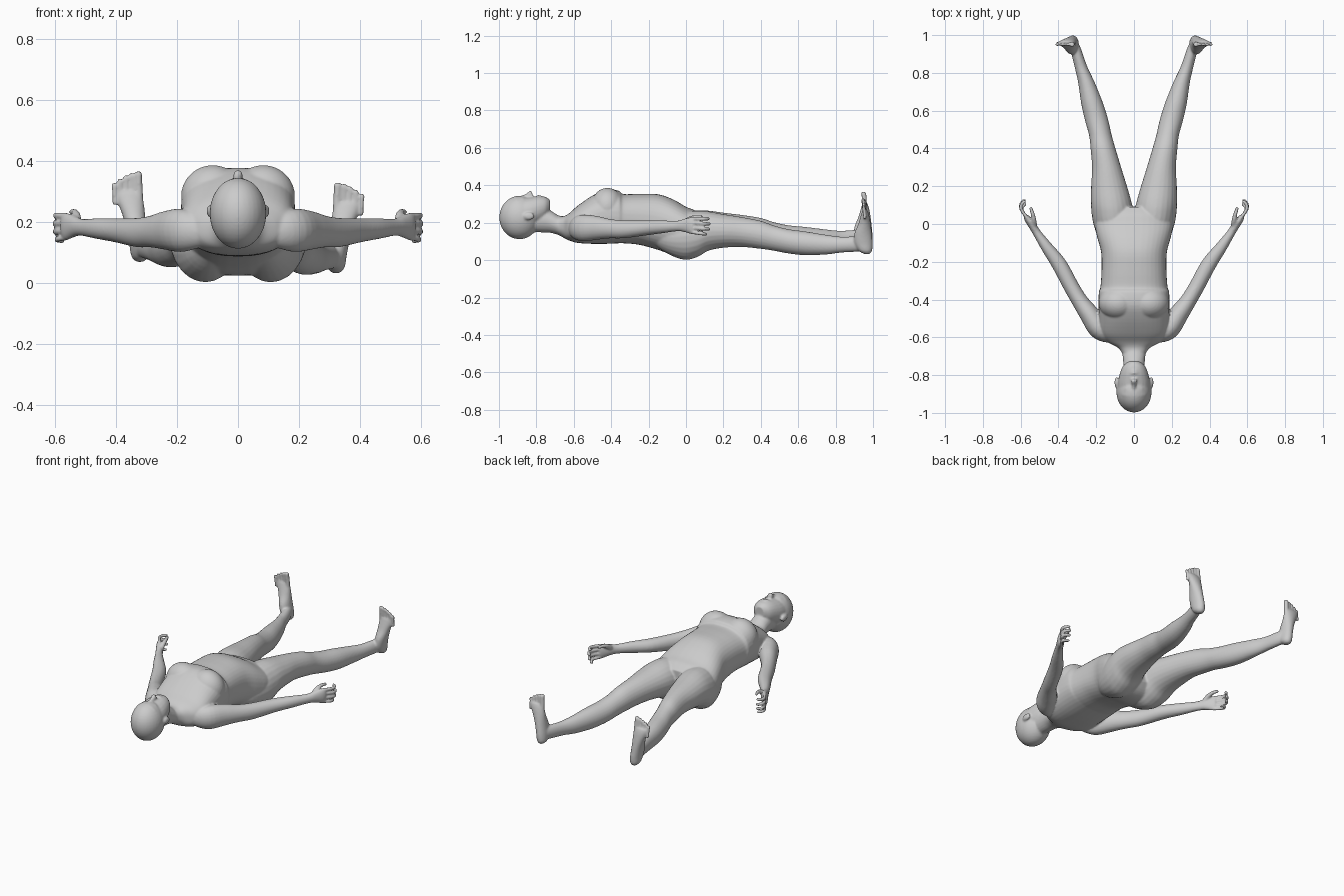
import bpy, bmesh, math
from mathutils import Vector, Matrix

bm = bmesh.new()
X, Y, Z = Vector((1, 0, 0)), Vector((0, 1, 0)), Vector((0, 0, 1))


def spline(secs, steps):
    """Catmull-Rom through sections (x, y, z, half width, half height)."""
    p = [secs[0]] + list(secs) + [secs[-1]]
    out = []
    for i in range(1, len(p) - 2):
        for k in range(steps):
            t = k / steps
            out.append([0.5 * (2 * b + (c - a) * t + (2 * a - 5 * b + 4 * c - d) * t * t
                               + (3 * b - a - 3 * c + d) * t ** 3)
                        for a, b, c, d in zip(*p[i - 1:i + 3])])
    return out + [list(secs[-1])]


def loft(secs, s=1, axis=None, up=Z, power=2.0, sides=24, lift=0.0, steps=4):
    """Closed tube through the sections; s mirrors x, lift raises with y."""
    secs = [(x * s, y, z + lift * max(y, 0), a, b) for x, y, z, a, b in secs]
    secs = spline(secs, steps)
    rings = []
    for i, (x, y, z, a, b) in enumerate(secs):
        lo, hi = secs[max(i - 1, 0)], secs[min(i + 1, len(secs) - 1)]
        t = axis or (Vector(hi[:3]) - Vector(lo[:3])).normalized()
        side = t.cross(up).normalized()
        v = side.cross(t)
        ring = []
        for k in range(sides):
            c, d = math.cos(k * math.tau / sides), math.sin(k * math.tau / sides)
            u = math.copysign(abs(c) ** (2 / power), c) * max(a, 0.002)
            w = math.copysign(abs(d) ** (2 / power), d) * max(b, 0.002)
            ring.append(bm.verts.new(Vector((x, y, z)) + side * u + v * w))
        rings.append(ring)
    for r, q in zip(rings, rings[1:]):
        for k in range(sides):
            j = (k + 1) % sides
            bm.faces.new((r[k], r[j], q[j], q[k]))
    bm.faces.new(rings[0][::-1])
    bm.faces.new(rings[-1])


def span(rows):
    """Rows (x, y, half width, low z, high z) to loft sections."""
    return [(x, y, (lo + hi) / 2, w, (hi - lo) / 2) for x, y, w, lo, hi in rows]


def ball(centre, radii):
    bmesh.ops.create_uvsphere(bm, u_segments=32, v_segments=20, radius=1,
                              matrix=Matrix.Translation(centre) @ Matrix.Diagonal((*radii, 1)))


# torso from shoulders to hips
loft(span([(0, -.69, .058, .14, .235), (0, -.655, .085, .12, .235), (0, -.625, .14, .105, .25),
           (0, -.58, .178, .092, .29), (0, -.50, .185, .087, .345), (0, -.43, .188, .087, .376),
           (0, -.36, .186, .09, .371), (0, -.335, .178, .09, .353), (0, -.25, .172, .082, .354),
           (0, -.15, .174, .055, .352), (0, -.07, .195, .028, .325), (0, .0, .208, .025, .285),
           (0, .05, .195, .045, .265), (0, .09, .13, .09, .235)]), axis=Y, power=2.4, sides=40)

# neck
loft(span([(0, -.84, .055, .15, .27), (0, -.77, .057, .148, .285), (0, -.72, .058, .145, .262),
           (0, -.67, .066, .13, .235), (0, -.61, .09, .11, .24)]), axis=Y)

# skull, face and jaw
ball((0, -.89, .228), (.093, .108, .116))
loft(span([(0, -.95, .06, .17, .315), (0, -.91, .082, .16, .343), (0, -.872, .086, .165, .333),
           (0, -.83, .084, .175, .338), (0, -.785, .073, .195, .343), (0, -.75, .057, .222, .337),
           (0, -.728, .03, .25, .322)]), axis=Y, power=2.1)

# nose, lips
loft([(0, -.885, .333, .009, .010), (0, -.855, .342, .011, .013), (0, -.832, .352, .016, .02),
      (0, -.82, .342, .015, .012)], axis=Y)
ball((0, -.789, .336), (.026, .007, .012))
ball((0, -.776, .334), (.022, .007, .012))

for s in (1, -1):
    # eyes, ears, breasts
    ball((s * .034, -.872, .316), (.018, .010, .018))
    ball((s * .092, -.84, .235), (.011, .030, .020))
    ball((s * .083, -.42, .283), (.104, .088, .103))

    # arm and palm
    loft([(.08, -.60, .165, .02, .03), (.13, -.59, .168, .040, .055), (.185, -.555, .172, .055, .071),
          (.235, -.48, .172, .052, .064),
          (.285, -.41, .168, .043, .052), (.33, -.335, .165, .041, .048), (.395, -.215, .172, .040, .040),
          (.46, -.125, .178, .031, .034), (.512, -.05, .182, .022, .028), (.537, -.01, .185, .021, .035),
          (.562, .025, .185, .018, .045), (.573, .042, .184, .013, .042)], s=s)

    # fingers curling inward and fanned out, thumb on top
    for z, reach in ((.221, .94), (.197, 1), (.172, .97), (.148, .8)):
        path = [(.560, .025), (.592, .068), (.601, .098), (.586, .122), (.572, .124)]
        loft([(.564 + (x - .564) * reach, .03 + (y - .03) * reach,
               z + (z - .185) * 1.5 * (y - .03) - .05 * (y - .03), .0095, .0095)
              for x, y in path], s=s, sides=10)
    loft([(.528, -.015, .195, .016, .016), (.53, .02, .22, .014, .014), (.537, .055, .232, .011, .011),
          (.548, .088, .232, .009, .009)], s=s, sides=10)

    # leg with buttock; the left one lies slightly higher
    lift = 0 if s > 0 else .038
    loft(span([(.08, -.18, .04, .09, .17), (.096, -.10, .082, .035, .21), (.106, -.01, .106, .002, .255),
               (.114, .06, .111, .016, .264), (.121, .12, .107, .05, .26), (.132, .2, .095, .066, .246),
               (.145, .3, .077, .07, .23), (.164, .4, .066, .06, .21), (.178, .47, .060, .05, .185),
               (.198, .55, .062, .035, .165), (.222, .64, .058, .026, .153), (.252, .75, .044, .03, .135),
               (.28, .83, .034, .04, .125), (.304, .91, .03, .045, .128), (.318, .95, .028, .05, .13)]),
         s=s, axis=Y, lift=lift)

    # foot standing up from the heel
    loft([(.322, .968, .032, .012, .014), (.322, .959, .05, .028, .036), (.325, .949, .09, .032, .049),
          (.333, .947, .14, .034, .047), (.343, .954, .19, .038, .034), (.354, .957, .235, .044, .023),
          (.360, .957, .258, .044, .016), (.364, .957, .268, .038, .011)],
         s=s, axis=Z, up=Y, lift=lift)

    # toes, big toe on the inside
    for k, tip in enumerate((.329, .325, .317, .306, .292)):
        r = .0135 if k == 0 else .0092
        x = .324 + .0195 * k + (.002 if k else 0)
        loft([(x, .957, .24 - .005 * k, r, r), (x + .002, .952, tip - .025, r * .9, r),
              (x + .003, .95, tip - .007, r, r), (x + .003, .951, tip, r * .6, r * .6)],
             s=s, up=Y, sides=10, lift=lift)

# fuse all parts into one smooth skin
bmesh.ops.recalc_face_normals(bm, faces=bm.faces)
mesh = bpy.data.meshes.new("body")
bm.to_mesh(mesh)
bm.free()
body = bpy.data.objects.new("body", mesh)
bpy.context.collection.objects.link(body)
skin = body.modifiers.new("skin", 'REMESH')
skin.mode = 'VOXEL'
skin.voxel_size = .0056
skin.use_smooth_shade = True
soften = body.modifiers.new("soften", 'SMOOTH')
soften.factor = .5
soften.iterations = 5
